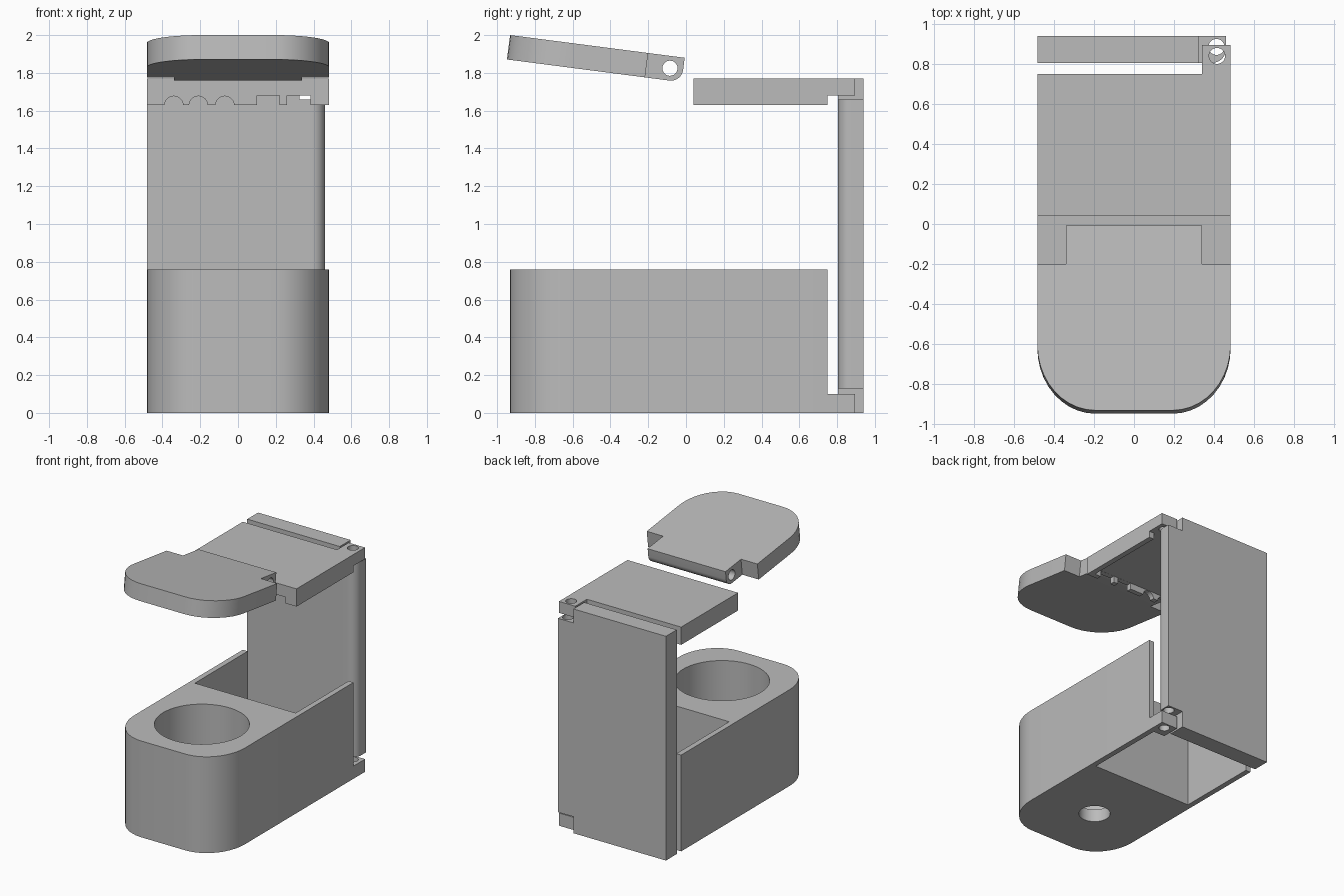
import bpy, bmesh, math
from mathutils import Matrix

if "Cube" in bpy.data.objects:
    bpy.data.objects.remove(bpy.data.objects["Cube"])

grey = bpy.data.materials.new("plain_grey")
grey.diffuse_color = (0.5, 0.5, 0.5, 1)
grey.use_nodes = True
grey.node_tree.nodes["Principled BSDF"].inputs["Base Color"].default_value = grey.diffuse_color


def prism(name, pts, axis, a, b):
    """Extrude a 2D outline along x (points y,z), y (points x,z) or z (points x,y)."""
    place = {"x": lambda p, t: (t, p[0], p[1]),
             "y": lambda p, t: (p[0], t, p[1]),
             "z": lambda p, t: (p[0], p[1], t)}[axis]
    bm = bmesh.new()
    lo = [bm.verts.new(place(p, a)) for p in pts]
    hi = [bm.verts.new(place(p, b)) for p in pts]
    bm.faces.new(lo)
    bm.faces.new(hi)
    n = len(pts)
    for i in range(n):
        j = (i + 1) % n
        bm.faces.new((lo[i], lo[j], hi[j], hi[i]))
    bmesh.ops.recalc_face_normals(bm, faces=bm.faces)
    me = bpy.data.meshes.new(name)
    bm.to_mesh(me)
    bm.free()
    me.materials.append(grey)
    ob = bpy.data.objects.new(name, me)
    bpy.context.collection.objects.link(ob)
    return ob


def arc(cx, cy, rx, ry, a0, a1, n):
    out = []
    for i in range(n + 1):
        t = math.radians(a0 + (a1 - a0) * i / n)
        out.append((cx + rx * math.cos(t), cy + ry * math.sin(t)))
    return out


def disc(cx, cy, r, n=32):
    return arc(cx, cy, r, r, 0, 360, n)[:-1]


def rect(x0, y0, x1, y1):
    return [(x0, y0), (x1, y0), (x1, y1), (x0, y1)]


def activate(ob):
    bpy.ops.object.select_all(action='DESELECT')
    ob.select_set(True)
    bpy.context.view_layer.objects.active = ob


def cut(ob, *cutters):
    activate(ob)
    for c in cutters:
        c.hide_render = True
        m = ob.modifiers.new("cut", 'BOOLEAN')
        m.operation, m.solver, m.object = 'DIFFERENCE', 'EXACT', c
        bpy.ops.object.modifier_apply(modifier=m.name)
        bpy.data.objects.remove(c)
    return ob


W, WALL = 0.483, 0.043           # half width, wall thickness
IN = W - WALL
PIN = (0.415, 0.84)              # hinge pin position


def front_round(y_front):
    """Rounded front end, from left side round to right side."""
    rx, ry = 0.29, 0.33
    return (arc(-W + rx, y_front + ry, rx, ry, 180, 270, 10) +
            arc(W - rx, y_front + ry, rx, ry, 270, 360, 10))


# Base: rounded front block with two thin side walls running back
base = prism("base_holder", front_round(-0.932) + [
    (W, 0.75), (IN, 0.75), (IN, 0.09), (-IN, 0.09), (-IN, 0.75), (-W, 0.75)], "z", 0, 0.76)
cut(base,
    prism("cup_cutter", disc(0, -0.45, 0.34, 64), "z", 0.1, 1),
    prism("drain_cutter", disc(0, -0.45, 0.115, 32), "z", -0.1, 0.3))

# Hinge tabs at the bottom and top of the door
tabs = []
for name, z0, z1 in (("bottom_hinge_tab", 0, 0.10), ("top_hinge_tab", 1.68, 1.77)):
    tab = prism(name, rect(0.34, 0.75, W, 0.895), "z", z0, z1)
    cut(tab, prism("pin_cutter", disc(*PIN, 0.04), "z", z0 - 0.1, z1 + 0.1))
    tabs.append(tab)

# Top bracket: shallow upside-down tray, open at the back
bracket = prism("top_bracket", rect(-W, 0.04, W, 0.75), "z", 1.63, 1.77)
cut(bracket, prism("tray_cutter", rect(-IN, 0.08, IN, 0.9), "z", 1.5, 1.68))
# Slots in the front lip of the bracket
for x in (-0.34, -0.21, -0.07):
    cut(bracket, prism("round_slot", disc(x, 1.628, 0.049, 24), "y", 0, 0.1))
for x0, x1 in ((0.10, 0.22), (0.26, 0.385)):
    cut(bracket, prism("square_slot", rect(x0, 1.5, x1, 1.679), "y", 0, 0.1))

# Back door: slab with one rounded hinge corner, notched for the tabs
door = prism("back_door", [(-W, 0.94), (-W, 0.805)] +
             arc(0.39, 0.875, 0.07, 0.07, 270, 360, 8) + [(0.46, 0.94)], "z", 0, 1.77)
cut(door,
    prism("top_notch", rect(0.325, 0.7, 0.6, 1.0), "z", 1.66, 1.9),
    prism("bottom_notch", rect(0.325, 0.7, 0.6, 1.0), "z", -0.1, 0.13),
    prism("pin_cutter", disc(0.412, 0.885, 0.04), "z", 0.0, 1.9))

# Lid: rounded plate plus a narrower hinge tongue, both tilted up at the front
T = 0.13
lid = prism("lid", front_round(-0.932) + [(W, -0.195), (-W, -0.195)], "z", -T, 0)
tongue = prism("lid_hinge", [(0, 0), (-0.195, 0), (-0.195, -T)] +
               arc(-0.065, -0.065, 0.065, 0.065, 270, 360, 8), "x", -0.34, 0.34)
cut(tongue, prism("pin_cutter", disc(-0.07, -0.065, 0.04), "x", -1, 1))
tilt = Matrix.Translation((0, -0.007, 1.88)) @ Matrix.Rotation(math.radians(-7.4), 4, 'X')
for ob in (lid, tongue):
    ob.data.transform(tilt)

# Smooth the round walls, keep hard edges
for ob in (base, bracket, door, lid, tongue, *tabs):
    activate(ob)
    bpy.ops.object.shade_smooth_by_angle(angle=math.radians(25))
